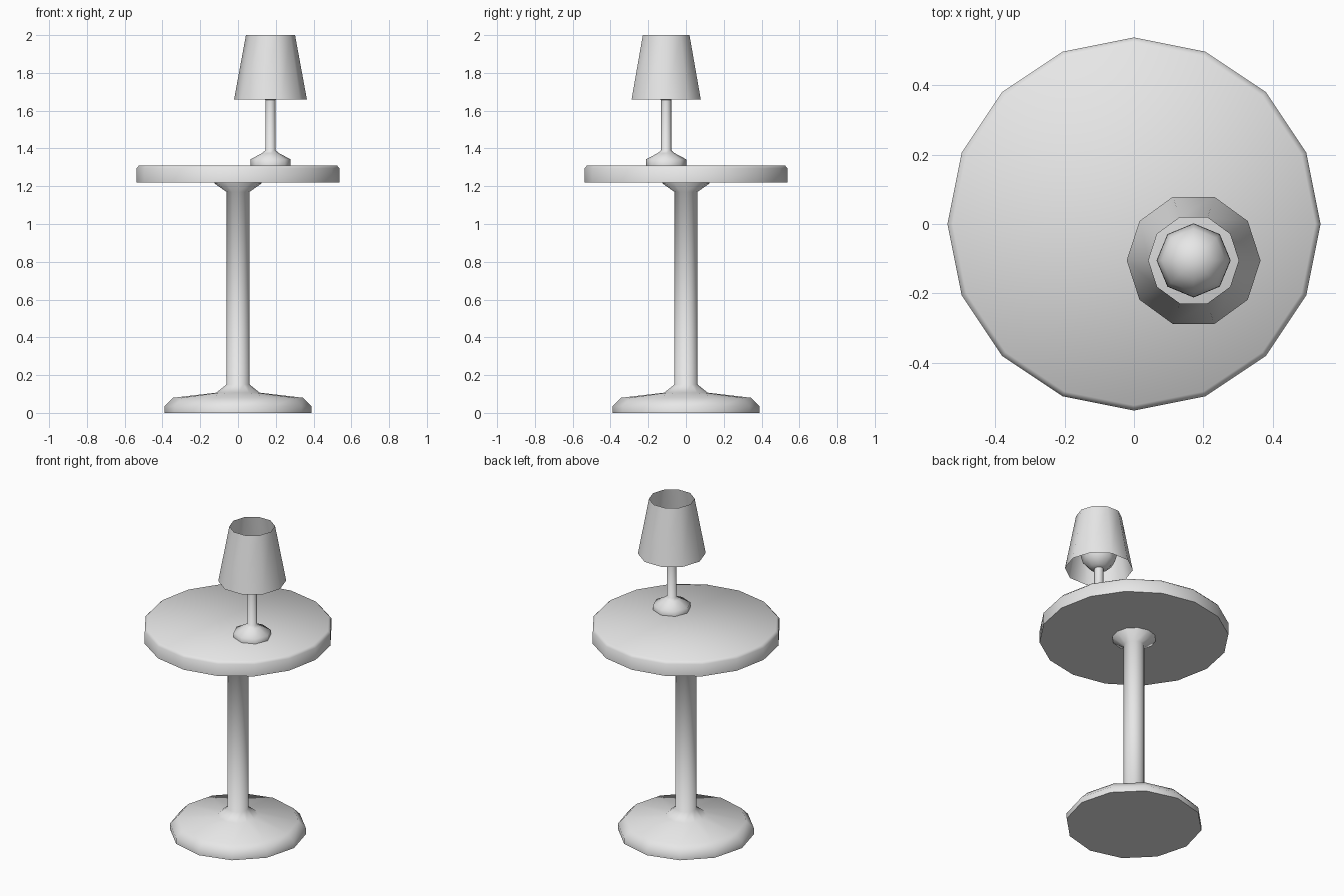
import bpy, bmesh, math

if "Cube" in bpy.data.objects:
    bpy.data.objects.remove(bpy.data.objects["Cube"])

LAMP = (0.172, -0.105)  # lamp axis on the table

grey = bpy.data.materials.new("light_grey")
grey.diffuse_color = (0.8, 0.8, 0.8, 1.0)
grey.use_nodes = True
grey.node_tree.nodes["Principled BSDF"].inputs["Base Color"].default_value = grey.diffuse_color


def finish(obj, angle):
    obj.data.materials.append(grey)
    bpy.ops.object.select_all(action='DESELECT')
    obj.select_set(True)
    bpy.context.view_layer.objects.active = obj
    bpy.ops.object.shade_smooth_by_angle(angle=math.radians(angle))


def lathe(name, profile, sides, centre=(0, 0), caps=True, angle=62):
    """Turn a bottom-to-top (radius, height) profile around the vertical axis."""
    bm = bmesh.new()
    rings = []
    for r, z in profile:
        rings.append([bm.verts.new((r * math.cos(math.tau * i / sides),
                                    r * math.sin(math.tau * i / sides), z))
                      for i in range(sides)])
    for low, high in zip(rings, rings[1:]):
        for i in range(sides):
            j = (i + 1) % sides
            bm.faces.new((low[i], low[j], high[j], high[i]))
    if caps:
        bm.faces.new(rings[0][::-1])
        bm.faces.new(rings[-1])
    mesh = bpy.data.meshes.new(name)
    bm.to_mesh(mesh)
    bm.free()
    obj = bpy.data.objects.new(name, mesh)
    obj.location = (centre[0], centre[1], 0)
    bpy.context.collection.objects.link(obj)
    finish(obj, angle)
    return obj


# Pedestal: weighted foot, column and flared support
lathe("table_pedestal", [(0.388, 0), (0.388, 0.035), (0.345, 0.08), (0.115, 0.107),
                         (0.061, 0.15), (0.061, 1.17), (0.125, 1.215), (0.125, 1.221)], 12)

# Round top with a softened upper rim
lathe("table_top", [(0.538, 1.22), (0.538, 1.295), (0.523, 1.311)], 16)

# Lamp foot and stem
lathe("lamp_stand", [(0.107, 1.31), (0.107, 1.342), (0.045, 1.375),
                     (0.027, 1.39), (0.027, 1.67)], 8, LAMP)

# Open lamp shade
lathe("lamp_shade", [(0.193, 1.658), (0.13, 2.0)], 10, LAMP, caps=False)

# Round bulb inside the shade
bpy.ops.mesh.primitive_uv_sphere_add(segments=8, ring_count=6, radius=0.106,
                                     location=(LAMP[0], LAMP[1], 1.756))
bulb = bpy.context.object
bulb.name = "lamp_bulb"
finish(bulb, 62)
